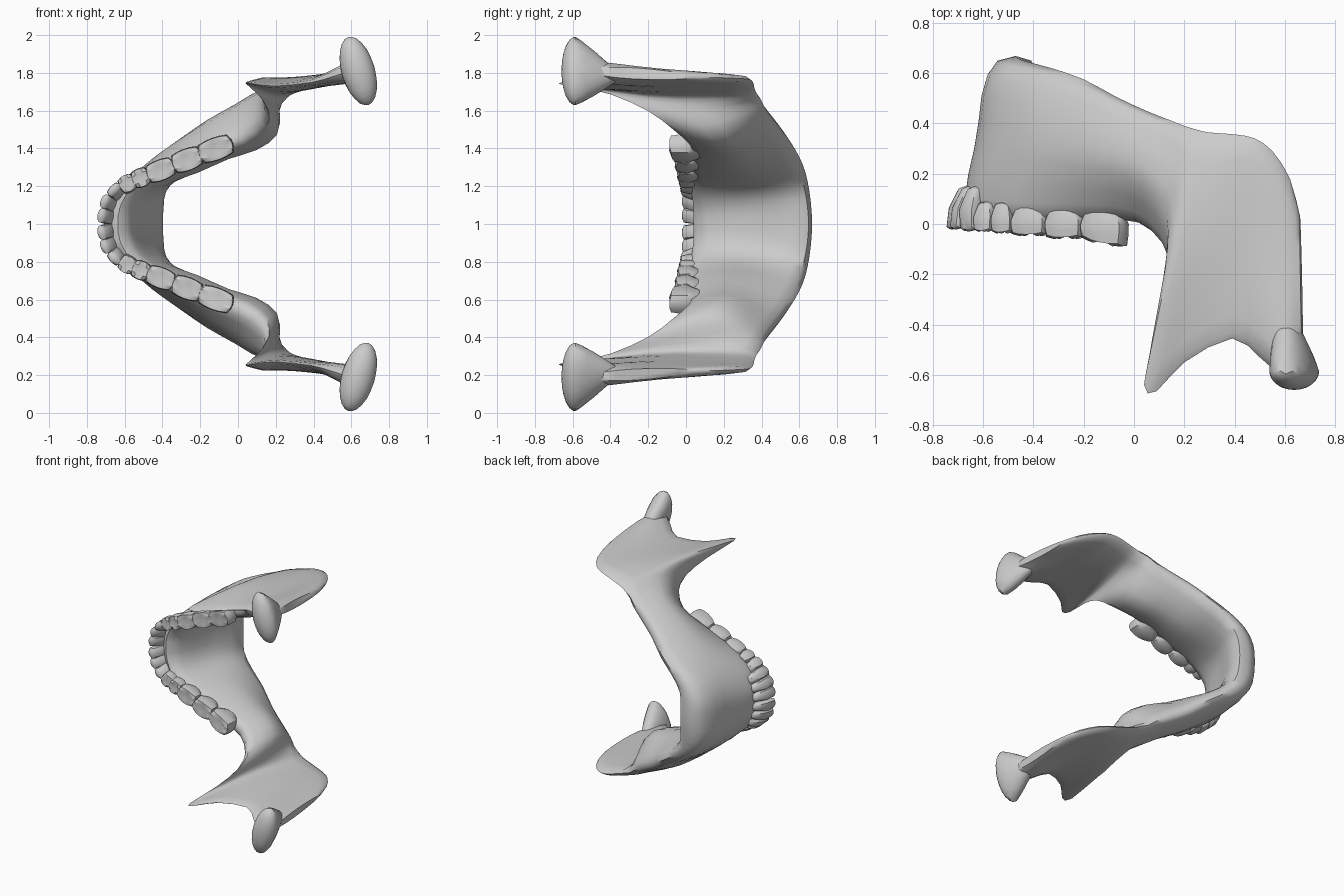
import bpy, bmesh, math
from mathutils import Vector, Matrix

if "Cube" in bpy.data.objects:
    bpy.data.objects.remove(bpy.data.objects["Cube"])

# Stations: top edge xyz, bottom edge xyz, half thickness at top / middle / bottom
BODY = [
    (-.635, .04, 1.0, -.47, .668, 1.0, .075, .068, .14),
    (-.625, .04, .91, -.465, .66, .88, .075, .068, .14),
    (-.565, .025, .81, -.425, .645, .78, .065, .07, .11),
    (-.46, .015, .738, -.33, .62, .69, .06, .085, .08),
    (-.32, .012, .68, -.20, .575, .60, .06, .11, .07),
    (-.14, .02, .605, -.07, .505, .50, .062, .125, .065),
    (.02, .005, .55, .06, .445, .425, .07, .14, .06),
]
RAMUS = [
    (.13, -.09, .47, .15, .41, .37, .06, .135, .055),
    (.15, -.22, .385, .20, .39, .33, .04, .09, .05),
    (.095, -.42, .30, .25, .375, .31, .03, .07, .05),
    (.04, -.64, .255, .29, .365, .29, .015, .055, .045),
    (.09, -.665, .26, .35, .36, .27, .015, .045, .04),
    (.20, -.55, .27, .41, .355, .25, .02, .04, .04),
    (.39, -.455, .25, .48, .34, .235, .025, .035, .035),
    (.50, -.53, .22, .55, .29, .23, .06, .035, .035),
    (.60, -.60, .19, .62, .18, .225, .08, .035, .03),
    (.67, -.50, .19, .66, .03, .22, .03, .03, .02),
]
RING = 18


def finish(bm, name, angle=35):
    """Make an object mirrored about the plane z = 1."""
    bmesh.ops.recalc_face_normals(bm, faces=bm.faces[:])
    me = bpy.data.meshes.new(name)
    bm.to_mesh(me)
    bm.free()
    ob = bpy.data.objects.new(name, me)
    bpy.context.collection.objects.link(ob)
    ob.location.z = 1
    bpy.ops.object.select_all(action='DESELECT')
    ob.select_set(True)
    bpy.context.view_layer.objects.active = ob
    bpy.ops.object.shade_smooth_by_angle(angle=math.radians(angle))
    mod = ob.modifiers.new("mirror", 'MIRROR')
    mod.use_axis = (False, False, True)
    mod.merge_threshold = .002
    return ob


def refine(rows):
    """Insert a smooth in-between station in every gap."""
    first = list(rows[1])
    first[2], first[5] = 2 - first[2], 2 - first[5]
    ext = [first] + list(rows) + [rows[-1]]
    out = []
    for i in range(1, len(ext) - 2):
        out.append(ext[i])
        out.append([(-a + 9 * b + 9 * c - d) / 16 for a, b, c, d in
                    zip(ext[i - 1], ext[i], ext[i + 1], ext[i + 2])])
    return out + [rows[-1]]


# Jaw bone: loft from the chin to the rear border of the ramus
st = refine(BODY + RAMUS)
low = [Vector((s[3], 0, s[5])) for s in st]
bm = bmesh.new()
rings = []
for i, s in enumerate(st):
    t = low[min(i + 2, len(st) - 1)] - low[max(i - 2, 0)]
    if i == 0:
        t = Vector((0, 0, -1))
    n = Vector((t.z, 0, -t.x)).normalized()
    top, bot = Vector(s[:3]), Vector(s[3:6])
    ring = []
    for k in range(RING):
        a = 2 * math.pi * k / RING
        f = .5 - .5 * math.cos(a)
        w = s[6] + (s[7] - s[6]) * f * 2 if f < .5 else s[7] + (s[8] - s[7]) * (f * 2 - 1)
        w *= math.copysign(abs(math.sin(a)) ** .65, math.sin(a))
        p = top.lerp(bot, f) + n * w - Vector((0, 0, 1))
        if i == 0:
            p.z = 0
        ring.append(bm.verts.new(p))
    rings.append(ring)
for a, b in zip(rings, rings[1:]):
    for k in range(RING):
        j = (k + 1) % RING
        bm.faces.new((a[k], a[j], b[j], b[k]))
bm.faces.new(rings[-1])
finish(bm, "jaw_bone", 50)

# Condyle heads, tapering into the neck
bm = bmesh.new()
bmesh.ops.create_icosphere(bm, subdivisions=3, radius=1)
for v in bm.verts:
    if v.co.y > 0:
        s = 1 - .7 * v.co.y
        v.co = Vector((v.co.x * (1 - .3 * v.co.y) - .5 * v.co.y, v.co.y * 3.2, v.co.z * s + .1 * v.co.y))
bm.transform(Matrix.Translation((.637, -.585, -.81)) @ Matrix.Rotation(.28, 4, 'Y')
             @ Matrix.Diagonal((.088, .075, .188, 1)))
finish(bm, "condyle")

# Teeth: x, z, crown y, root y, half length, half width, outward lean, cusp depth
TEETH = [
    ("central_incisor", -.695, .96, -.022, .15, .041, .04, .03, 0),
    ("side_incisor", -.68, .89, -.022, .15, .04, .04, .03, 0),
    ("canine", -.643, .83, -.03, .15, .042, .043, .02, 0),
    ("first_premolar", -.585, .788, -.035, .09, .045, .048, .005, .012),
    ("second_premolar", -.515, .755, -.042, .09, .048, .052, 0, .014),
    ("first_molar", -.41, .715, -.052, .08, .08, .057, 0, .018),
    ("second_molar", -.27, .66, -.064, .08, .085, .06, 0, .018),
    ("third_molar", -.118, .603, -.085, .08, .098, .062, 0, .02),
]


def tooth(name, x, z, crown, root, length, width, lean, cusp, t):
    bm = bmesh.new()
    bmesh.ops.create_cube(bm, size=2)
    bmesh.ops.subdivide_edges(bm, edges=bm.edges[:], cuts=3, use_grid_fill=True)
    n = Vector((t.z, 0, -t.x))
    for v in bm.verts:
        u, w, h = v.co
        # round the block
        ru = u * math.sqrt(1 - w * w * .3 - h * h * .12)
        rw = w * math.sqrt(1 - u * u * .3 - h * h * .12)
        rh = h * math.sqrt(1 - u * u * .2 - w * w * .2)
        taper = 1 - .25 * max(0, -h)
        y = (crown + root) / 2 + rh * (crown - root) / 2
        if cusp:
            if h > .9:
                y += cusp * (1 - 4 * abs(u * w) if abs(u) < .9 and abs(w) < .9 else .2)
        else:
            rw *= 1 - .4 * max(0, h)
        if name == "third_molar" and h > 0:
            y -= .016 * u * h
        v.co = (Vector((x, y, z - 1)) + t * ru * length * taper
                + n * (rw * width * taper + lean * rh))
    finish(bm, name, 40)


for i, d in enumerate(TEETH):
    a, b = TEETH[max(i - 1, 0)], TEETH[min(i + 1, len(TEETH) - 1)]
    t = Vector((b[1] - a[1], 0, b[2] - a[2])).normalized()
    tooth(*d, t)
